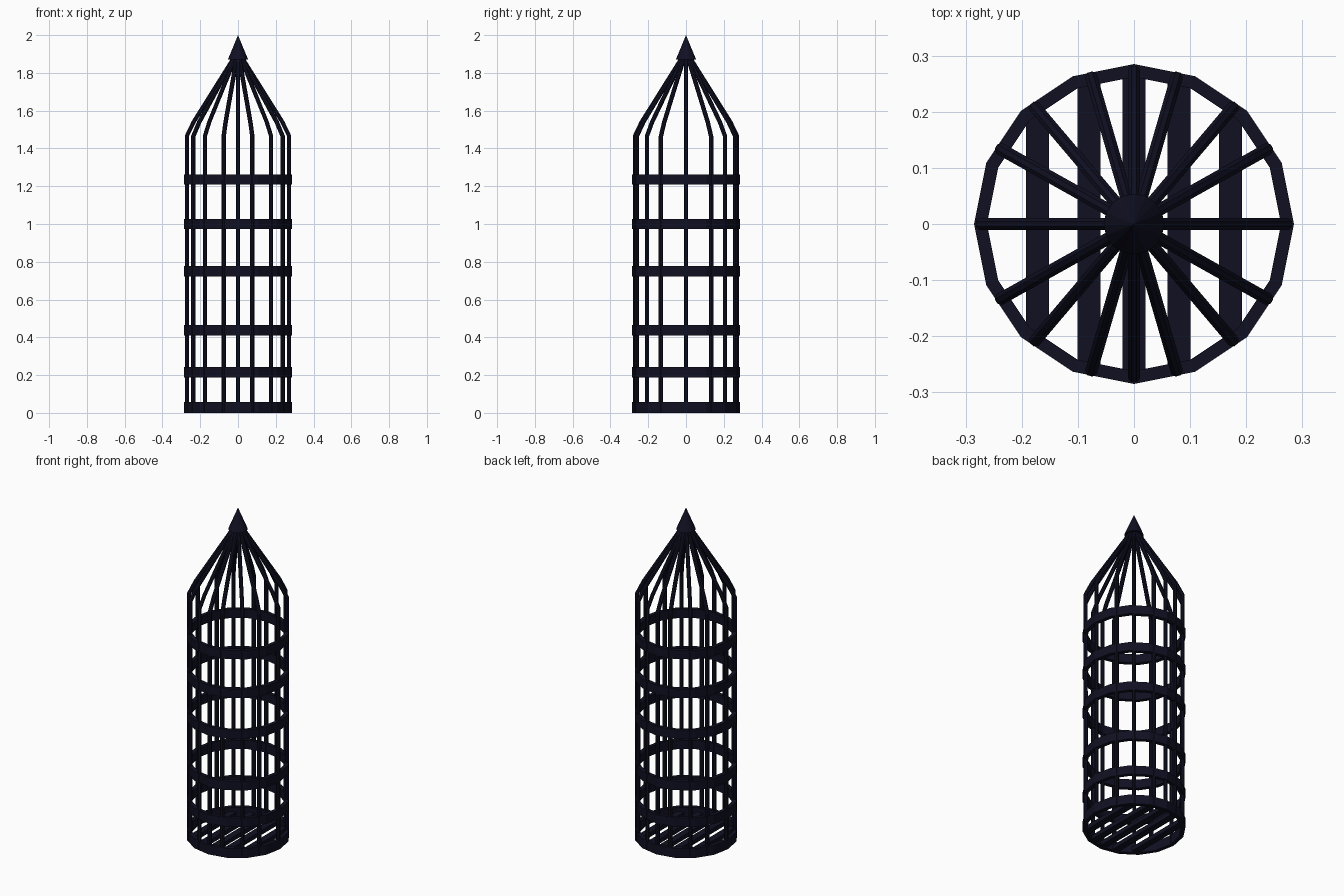
import bpy, bmesh, math
from mathutils import Vector

if "Cube" in bpy.data.objects:
    bpy.data.objects.remove(bpy.data.objects["Cube"])

navy = bpy.data.materials.new("dark_navy_iron")
navy.diffuse_color = (0.005, 0.005, 0.016, 1)
navy.use_nodes = True
navy.node_tree.nodes["Principled BSDF"].inputs["Base Color"].default_value = navy.diffuse_color


def finish(name, bm):
    bmesh.ops.recalc_face_normals(bm, faces=bm.faces)
    me = bpy.data.meshes.new(name)
    bm.to_mesh(me)
    bm.free()
    me.materials.append(navy)
    ob = bpy.data.objects.new(name, me)
    bpy.context.collection.objects.link(ob)
    return ob


def hoop(name, z0, z1, r_out=0.285, r_in=0.262, n=16):
    # rectangular section swept round a 16-sided loop
    bm = bmesh.new()
    loops = []
    for i in range(n):
        a = 2 * math.pi * i / n
        loops.append([bm.verts.new((r * math.cos(a), r * math.sin(a), z))
                      for r, z in ((r_out, z0), (r_out, z1), (r_in, z1), (r_in, z0))])
    for i in range(n):
        p, q = loops[i], loops[(i + 1) % n]
        for k in range(4):
            m = (k + 1) % 4
            bm.faces.new((p[k], q[k], q[m], p[m]))
    return finish(name, bm)


def bar(name, angle, sides=8, rad=0.0118):
    # upright rod that bends inward to the peak
    path = [(0.271, 0.005), (0.271, 1.465), (0.235, 1.54), (0.006, 1.905)]
    out = Vector((math.cos(angle), math.sin(angle), 0))
    side = Vector((-math.sin(angle), math.cos(angle), 0))
    up = Vector((0, 0, 1))
    pts = [out * r + up * z for r, z in path]
    bm = bmesh.new()
    rings = []
    for i, p in enumerate(pts):
        d = Vector((0, 0, 0))
        if i:
            d += (p - pts[i - 1]).normalized()
        if i < len(pts) - 1:
            d += (pts[i + 1] - p).normalized()
        nrm = side.cross(d.normalized())
        rings.append([bm.verts.new(p + rad * (math.cos(t) * side + math.sin(t) * nrm))
                      for t in (2 * math.pi * (k + 0.5) / sides for k in range(sides))])
    for p, q in zip(rings, rings[1:]):
        for k in range(sides):
            m = (k + 1) % sides
            bm.faces.new((p[k], p[m], q[m], q[k]))
    bm.faces.new(rings[0])
    bm.faces.new(rings[-1])
    return finish(name, bm)


# base rim and horizontal hoops
hoop("base_hoop", 0.0, 0.057)
for i, z in enumerate((0.215, 0.438, 0.75, 1.0, 1.235)):
    hoop(f"hoop_{i + 1}", z - 0.027, z + 0.027)

# vertical bars, slightly uneven spacing mirrored in each quadrant
quarter = (29.3, 49.7, 73.8)
angles = [0, 90, 180, 270]
for a in quarter:
    angles += [a, 180 - a, 180 + a, 360 - a]
for i, a in enumerate(sorted(angles)):
    bar(f"cage_bar_{i + 1}", math.radians(a))

# floor slats running front to back
for i, x in enumerate((-0.172, -0.08, 0, 0.08, 0.172)):
    bm = bmesh.new()
    bmesh.ops.create_cube(bm, size=1)
    half = math.sqrt(0.268 ** 2 - (abs(x) + 0.01) ** 2)
    for v in bm.verts:
        v.co = (x + v.co.x * 0.041, v.co.y * 2 * half, 0.018 + v.co.z * 0.026)
    finish(f"floor_slat_{i + 1}", bm)

# pointed cap
bm = bmesh.new()
bmesh.ops.create_cone(bm, cap_ends=True, segments=16, radius1=0.054, radius2=0, depth=0.13)
bmesh.ops.translate(bm, verts=bm.verts, vec=(0, 0, 1.935))
finish("peak_cap", bm)
